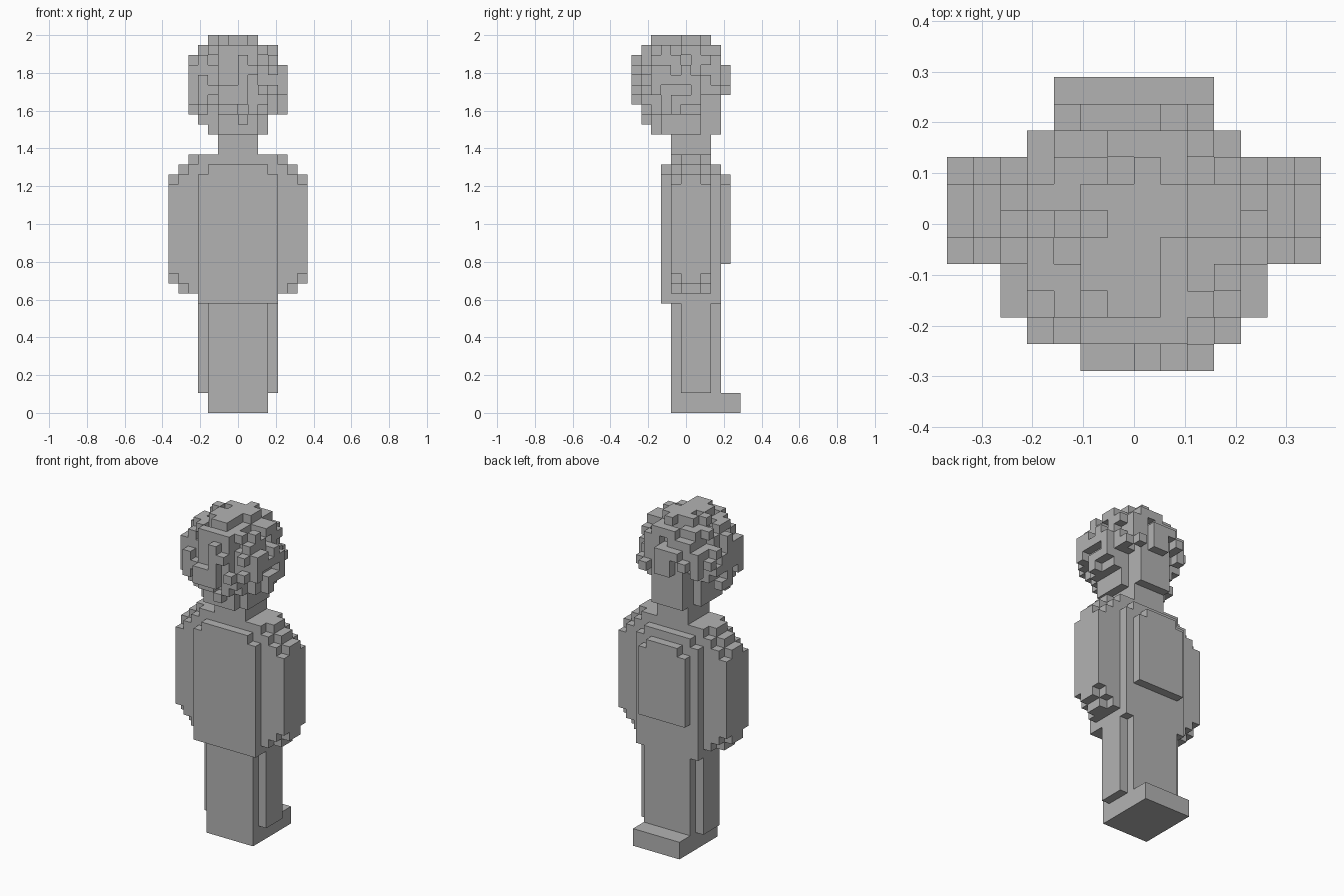
import bpy, bmesh, random
from mathutils import Vector

if "Cube" in bpy.data.objects:
    bpy.data.objects.remove(bpy.data.objects["Cube"], do_unlink=True)

U = 2 / 38                      # size of one block
ORIGIN = Vector((0, -5.5, 0))   # block grid offset
random.seed(7)

stone = bpy.data.materials.new("stone grey")
stone.use_nodes = True
COLOUR = (0.45, 0.45, 0.45, 1)
stone.diffuse_color = COLOUR
stone.node_tree.nodes["Principled BSDF"].inputs["Base Color"].default_value = COLOUR


def box(x0, x1, y0, y1, z0, z1):
    """Set of block cells filling a box."""
    return {(x, y, z) for x in range(x0, x1) for y in range(y0, y1) for z in range(z0, z1)}


def slab(half, y0, y1, z0, z1):
    """Box mirrored about the centre plane."""
    return box(-half, half, y0, y1, z0, z1)


def build(name, cells):
    """Mesh of only the exposed sides of the cells."""
    bm = bmesh.new()
    verts = {}

    def vert(p):
        key = tuple(round(c) for c in p)
        if key not in verts:
            verts[key] = bm.verts.new((Vector(key) + ORIGIN) * U)
        return verts[key]

    for cell in sorted(cells):
        for axis in range(3):
            for side in (0, 1):
                step = [0, 0, 0]
                step[axis] = 2 * side - 1
                if tuple(c + s for c, s in zip(cell, step)) in cells:
                    continue
                a, b = Vector(), Vector()
                a[(axis + 1) % 3] = 1
                b[(axis + 2) % 3] = 1
                base = Vector(cell)
                base[axis] += side
                loop = [base, base + a, base + a + b, base + b]
                bm.faces.new([vert(p) for p in (loop if side else loop[::-1])])
    bmesh.ops.dissolve_limit(bm, angle_limit=0.01, verts=bm.verts[:], edges=bm.edges[:])
    mesh = bpy.data.meshes.new(name)
    bm.to_mesh(mesh)
    bm.free()
    mesh.materials.append(stone)
    bpy.context.collection.objects.link(bpy.data.objects.new(name, mesh))


# Feet and legs
build("feet", slab(3, 4, 11, 0, 2))
build("legs", slab(3, 4, 9, 2, 11) | slab(4, 5, 8, 2, 11))

# Torso with raised front and back panels
build("torso", slab(4, 4, 8, 11, 26))
build("front_panel", slab(4, 3, 4, 11, 24) | slab(3, 3, 4, 24, 25))
build("back_panel", slab(4, 8, 9, 11, 24) | slab(3, 8, 9, 24, 25))
build("back_pack", slab(3, 9, 10, 15, 23) | slab(2, 9, 10, 23, 24))

# Rounded arms, stepping in layer by layer
for name, sign in (("left_arm", 1), ("right_arm", -1)):
    arm = set()
    for i in range(3):
        x = 4 + i if sign > 0 else -5 - i
        arm |= box(x, x + 1, 4, 8, 12 + i, 25 - i)
        arm |= box(x, x + 1, 5, 7, max(12, 11 + i), 26 - i)
    build(name, arm)

# Neck
build("neck", slab(2, 4, 8, 26, 28))

# Head: plain face and jaw
jaw = slab(3, 3, 7, 28, 31) | slab(2, 2, 9, 28, 33)
build("face", jaw)

# Curly hair: a solid ball with scattered blocks on its surface
hair = set()
for x, y, z in sorted(slab(5, 0, 10, 28, 38)):
    dx, dy, dz = x + 0.5, y - 4.5, z - 32.5
    d = dx * dx + dy * dy + dz * dz
    if y >= 7 and z < 32:                      # keep the face clear
        continue
    chance = 0.55 if z >= 30 else 0.3
    if d <= 17.5 or (d <= 28.5 and random.random() < chance):
        hair.add((x, y, z))
hair |= box(-2, 1, 3, 5, 37, 38) | box(0, 2, 5, 7, 37, 38)      # crown tufts
hair |= box(-1, 1, 9, 10, 33, 35) | box(-2, 0, 0, 1, 31, 33)    # fringe and nape
hair |= box(4, 5, 2, 4, 33, 35) | box(-5, -4, 2, 3, 31, 35)     # side tufts
build("hair", hair)
